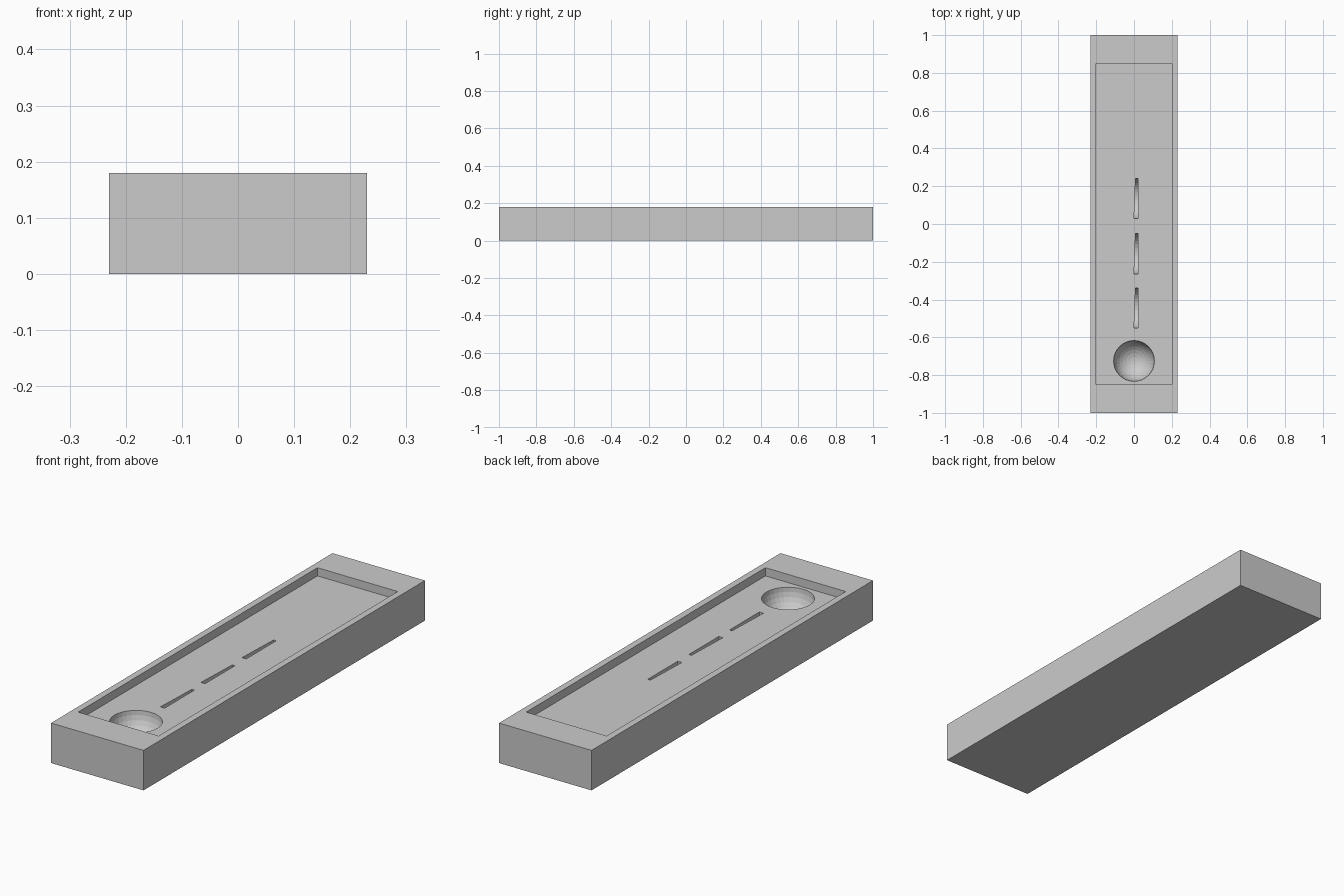
import bpy, bmesh, math

if "Cube" in bpy.data.objects:
    bpy.data.objects.remove(bpy.data.objects["Cube"])

FLOOR = 0.143      # height of the recessed floor
TOP = 0.18


def new_object(name, bm):
    bmesh.ops.recalc_face_normals(bm, faces=bm.faces)
    mesh = bpy.data.meshes.new(name)
    bm.to_mesh(mesh)
    bm.free()
    obj = bpy.data.objects.new(name, mesh)
    bpy.context.collection.objects.link(obj)
    return obj


def box(name, sx, sy, z0, z1):
    bm = bmesh.new()
    bmesh.ops.create_cube(bm, size=1)
    for v in bm.verts:
        v.co = (v.co.x * sx, v.co.y * sy, z1 if v.co.z > 0 else z0)
    return new_object(name, bm)


def disc_slot(name, y, r=0.107, n=32):
    # Thin upright disc, slightly narrower towards the back
    bm = bmesh.new()
    sides = []
    for right in (0, 1):
        ring = []
        for i in range(n):
            a = 2 * math.pi * (i + 0.5) / n
            dy = r * math.cos(a)
            x = 0.021 if right else 0.004 + 0.004 * dy / r
            ring.append(bm.verts.new((x, y + dy, FLOOR + r * math.sin(a))))
        bm.faces.new(ring)
        sides.append(ring)
    for i in range(n):
        j = (i + 1) % n
        bm.faces.new((sides[0][i], sides[0][j], sides[1][j], sides[1][i]))
    return new_object(name, bm)


# Solid tray block
tray = box("tray", 0.46, 2.0, 0, TOP)

# Recess cutter
cutters = [box("recess_cutter", 0.40, 1.70, FLOOR, TOP + 0.1)]

# Round bowl cutter
bm = bmesh.new()
bmesh.ops.create_uvsphere(bm, u_segments=32, v_segments=16, radius=0.108)
bmesh.ops.translate(bm, verts=bm.verts, vec=(0, -0.725, FLOOR + 0.001))
cutters.append(new_object("bowl_cutter", bm))

# Three disc slots in a row
for k, y in enumerate((-0.445, -0.157, 0.135)):
    cutters.append(disc_slot(f"slot_cutter_{k + 1}", y))

# Carve the tray
for c in cutters:
    c.hide_render = True
    mod = tray.modifiers.new(c.name, 'BOOLEAN')
    mod.operation = 'DIFFERENCE'
    mod.solver = 'EXACT'
    mod.object = c
bpy.context.view_layer.objects.active = tray
tray.select_set(True)
for c in cutters:
    bpy.ops.object.modifier_apply(modifier=c.name)
for c in cutters:
    bpy.data.objects.remove(c)
